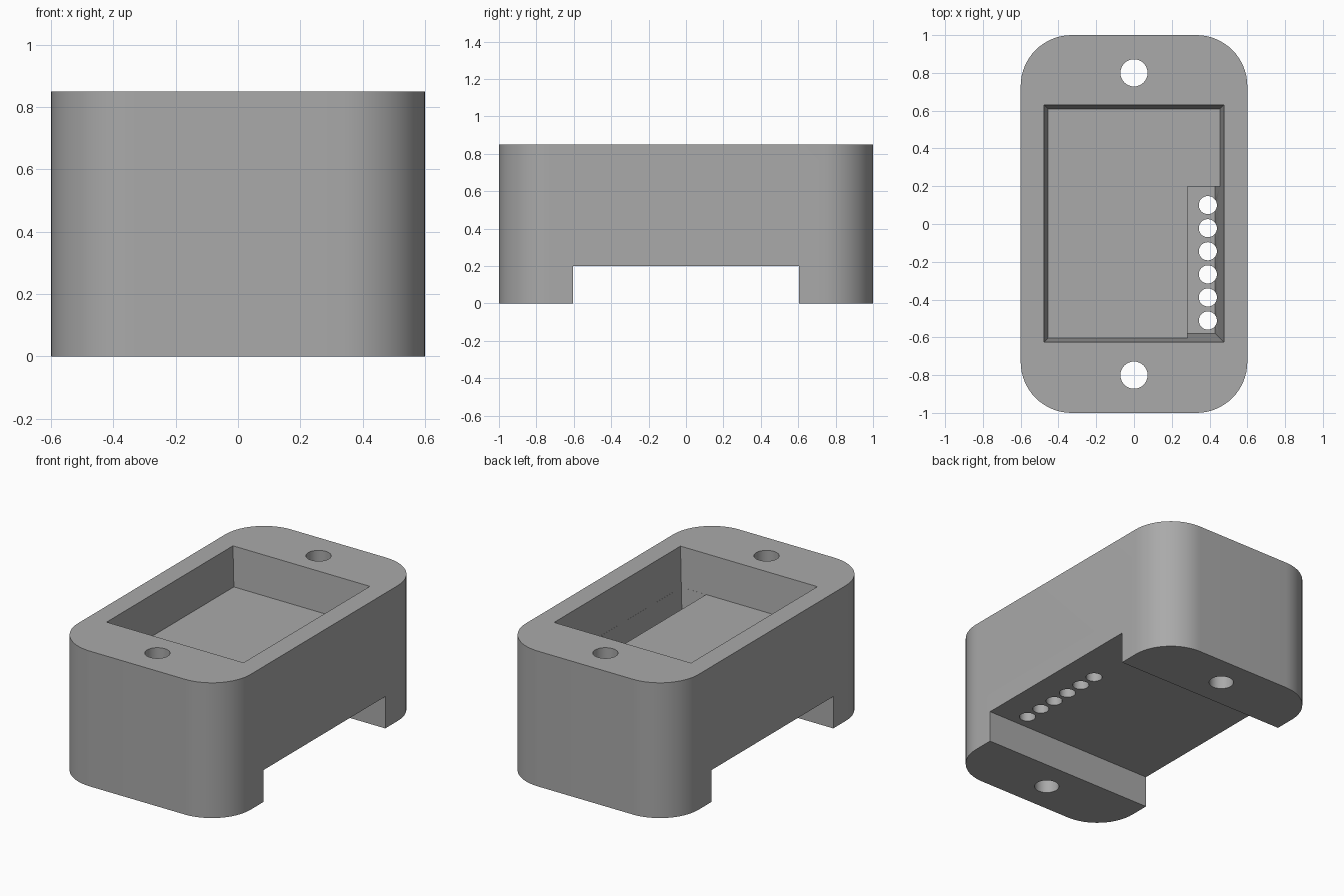
import bpy, bmesh, math

cube = bpy.data.objects.get("Cube")
if cube:
    bpy.data.objects.remove(cube, do_unlink=True)

grey = bpy.data.materials.new("mid_grey")
grey.use_nodes = True
colour = (0.4, 0.4, 0.4, 1)
grey.diffuse_color = colour
grey.node_tree.nodes["Principled BSDF"].inputs["Base Color"].default_value = colour


def loft(name, low, high, z0, z1):
    """Solid between two outlines with the same number of points."""
    bm = bmesh.new()
    a = [bm.verts.new((x, y, z0)) for x, y in low]
    b = [bm.verts.new((x, y, z1)) for x, y in high]
    bm.faces.new(a[::-1])
    bm.faces.new(b)
    for i in range(len(a)):
        j = (i + 1) % len(a)
        bm.faces.new((a[i], a[j], b[j], b[i]))
    mesh = bpy.data.meshes.new(name)
    bm.to_mesh(mesh)
    bm.free()
    obj = bpy.data.objects.new(name, mesh)
    bpy.context.collection.objects.link(obj)
    mesh.materials.append(grey)
    return obj


def rect(x0, x1, y0, y1):
    return [(x0, y0), (x1, y0), (x1, y1), (x0, y1)]


def circle(cx, cy, r, n=32):
    return [(cx + r * math.cos(math.tau * i / n), cy + r * math.sin(math.tau * i / n))
            for i in range(n)]


def rounded(hx, hy, r, n=16):
    pts = []
    for k, (sx, sy) in enumerate([(1, 1), (-1, 1), (-1, -1), (1, -1)]):
        for i in range(n + 1):
            a = math.pi / 2 * (k + i / n)
            pts.append((sx * (hx - r) + r * math.cos(a), sy * (hy - r) + r * math.sin(a)))
    return pts


TOP, FLOOR, SLOT_FLOOR, DRAFT = 0.85, 0.605, 0.3, 0.083


def pocket(z, gap=0.0):
    """Extents of the drafted pocket at height z."""
    d = DRAFT * (TOP - z) + gap
    return -0.476 + d, 0.476 - d, -0.625 + d, 0.63 - d


def slot(z):
    _, x1, y0, _ = pocket(z, 0.0005)
    return rect(0.283, x1, y0, 0.199)


# Rounded housing body
outline = rounded(0.6, 1.0, 0.27)
body = loft("housing_body", outline, outline, 0, TOP)

# Cutters: underside channel, drafted pocket, connector slot, holes
channel = rect(-1, 1, -0.605, 0.605)
cutters = [
    loft("channel_cutter", channel, channel, -0.2, 0.2),
    loft("pocket_cutter", rect(*pocket(FLOOR)), rect(*pocket(1.0)), FLOOR, 1.0),
    loft("slot_cutter", slot(SLOT_FLOOR), slot(FLOOR + 0.02), SLOT_FLOOR, FLOOR + 0.02),
]
for side in (-1, 1):
    ring = circle(0, 0.8 * side, 0.072)
    cutters.append(loft("screw_hole_cutter", ring, ring, -0.2, 1.0))
for i in range(6):
    ring = circle(0.391, 0.1 - 0.1222 * i, 0.048)
    cutters.append(loft("pin_hole_cutter", ring, ring, 0.1, 0.4))

bpy.context.view_layer.objects.active = body
body.select_set(True)
for cutter in cutters:
    mod = body.modifiers.new("cut", "BOOLEAN")
    mod.operation = "DIFFERENCE"
    mod.solver = "EXACT"
    mod.object = cutter
    bpy.ops.object.modifier_apply(modifier=mod.name)
for cutter in cutters:
    bpy.data.objects.remove(cutter, do_unlink=True)

bpy.ops.object.shade_smooth_by_angle(angle=math.radians(30))
